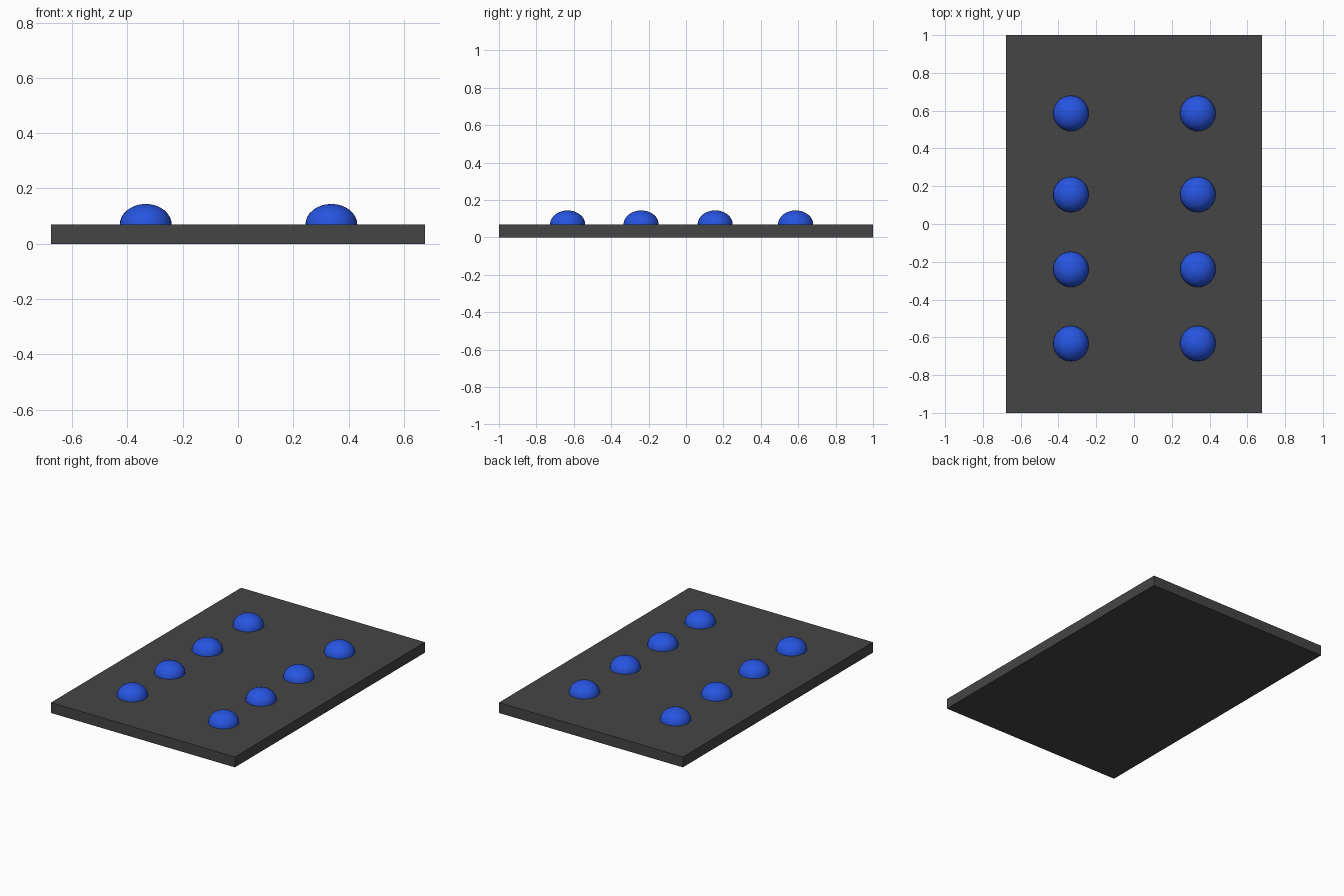
import bpy, bmesh
from mathutils import Matrix

if "Cube" in bpy.data.objects:
    bpy.data.objects.remove(bpy.data.objects["Cube"])

PLATE = (1.354, 2.0, 0.069)
DOME_R, DOME_H = 0.094, 0.075


def colour(name, rgb):
    mat = bpy.data.materials.new(name)
    mat.diffuse_color = (*rgb, 1)
    mat.use_nodes = True
    mat.node_tree.nodes["Principled BSDF"].inputs["Base Color"].default_value = mat.diffuse_color
    return mat


def finish(name, bm, mat, smooth=False):
    mesh = bpy.data.meshes.new(name)
    for f in bm.faces:
        f.smooth = smooth and len(f.verts) <= 4
    bm.to_mesh(mesh)
    bm.free()
    mesh.materials.append(mat)
    return mesh


def place(name, mesh, loc):
    ob = bpy.data.objects.new(name, mesh)
    ob.location = loc
    bpy.context.collection.objects.link(ob)


# flat base plate
bm = bmesh.new()
bmesh.ops.create_cube(bm, size=1, matrix=Matrix.Diagonal((*PLATE, 1)))
plate = finish("base_plate", bm, colour("dark_grey", (0.06, 0.06, 0.06)))
place("base_plate", plate, (0, 0, PLATE[2] / 2))

# flattened half-sphere stud, closed underneath
bm = bmesh.new()
bmesh.ops.create_uvsphere(bm, u_segments=32, v_segments=16, radius=1,
                          matrix=Matrix.Diagonal((DOME_R, DOME_R, DOME_H, 1)))
bmesh.ops.delete(bm, geom=[v for v in bm.verts if v.co.z < -1e-4], context='VERTS')
bmesh.ops.holes_fill(bm, edges=[e for e in bm.edges if e.is_boundary], sides=0)
bmesh.ops.recalc_face_normals(bm, faces=bm.faces)
stud = finish("dome_stud", bm, colour("blue", (0.02, 0.09, 0.75)), smooth=True)

# two columns of four studs resting on the plate
for x, side in ((-0.334, "left"), (0.338, "right")):
    for i, y in enumerate((-0.633, -0.24, 0.156, 0.586)):
        place(f"dome_stud_{side}_{i + 1}", stud, (x, y, PLATE[2]))
